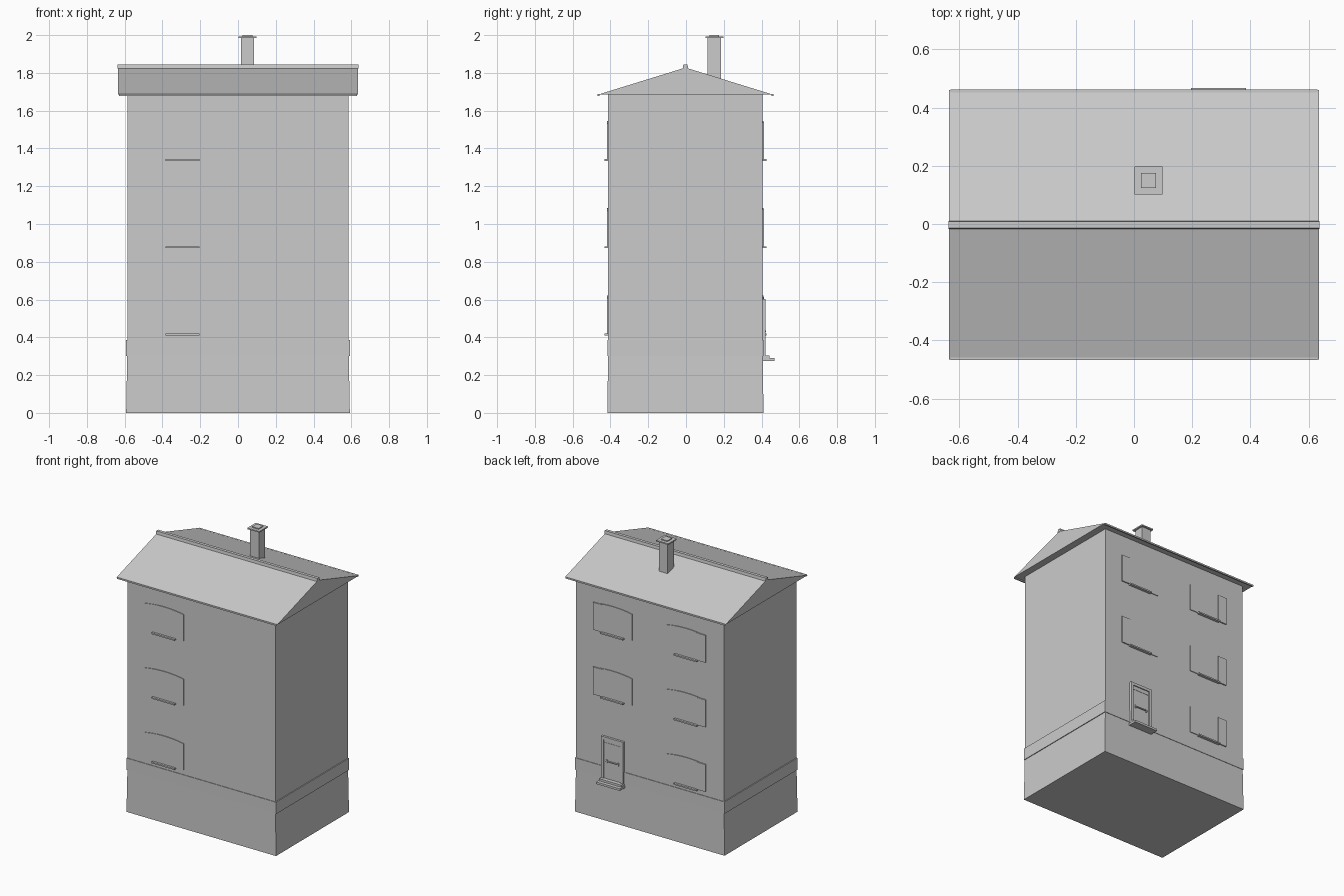
import bpy, bmesh, math
from mathutils import Vector

cube = bpy.data.objects.get("Cube")
if cube:
    bpy.data.objects.remove(cube, do_unlink=True)

# Single plain grey
grey = bpy.data.materials.new("plain grey")
grey.use_nodes = True
COLOUR = (0.6, 0.6, 0.6, 1)
grey.diffuse_color = COLOUR
bsdf = next(n for n in grey.node_tree.nodes if n.type == 'BSDF_PRINCIPLED')
bsdf.inputs["Base Color"].default_value = COLOUR
bsdf.inputs["Roughness"].default_value = 0.8

CY = -0.003                      # house centre line in y
WALL_X, WALL_Y = 0.585, 0.409    # half sizes of the walls


def prism(name, outline, axis, start, end):
    """Extrude a 2D outline along an axis ('x': outline is y,z / 'y': x,z / 'z': x,y)."""
    place = {
        'x': lambda p, d: Vector((d, p[0], p[1])),
        'y': lambda p, d: Vector((p[0], d, p[1])),
        'z': lambda p, d: Vector((p[0], p[1], d)),
    }[axis]
    bm = bmesh.new()
    face = bm.faces.new([bm.verts.new(place(p, start)) for p in outline])
    ext = bmesh.ops.extrude_face_region(bm, geom=[face], use_keep_orig=True)
    shift = place((0, 0), end - start)
    bmesh.ops.translate(bm, vec=shift,
                        verts=[g for g in ext["geom"] if isinstance(g, bmesh.types.BMVert)])
    bmesh.ops.recalc_face_normals(bm, faces=bm.faces)
    mesh = bpy.data.meshes.new(name)
    bm.to_mesh(mesh)
    bm.free()
    mesh.materials.append(grey)
    obj = bpy.data.objects.new(name, mesh)
    bpy.context.collection.objects.link(obj)
    return obj


def box(name, x0, x1, y0, y1, z0, z1):
    return prism(name, [(x0, y0), (x1, y0), (x1, y1), (x0, y1)], 'z', z0, z1)


def centred(name, cx, cy, hx, hy, z0, z1):
    return box(name, cx - hx, cx + hx, cy - hy, cy + hy, z0, z1)


# Walls and plinth with a sloped top edge
centred("walls", 0, CY, WALL_X, WALL_Y, 0.38, 1.685)
plinth = centred("plinth", 0, CY, 0.592, 0.413, 0, 0.39)
for v in plinth.data.vertices:
    if v.co.z > 0.3:
        v.co.x *= WALL_X / 0.592
        v.co.y = CY + (v.co.y - CY) * WALL_Y / 0.413
centred("plinth_band", 0, CY, 0.592, 0.413, 0.3, 0.385)

# Gable roof, ridge cap and eaves edging
prism("roof", [(CY - 0.463, 1.685), (CY + 0.463, 1.685), (CY, 1.828)], 'x', -0.636, 0.636)
prism("ridge_cap", [(CY - 0.014, 1.822), (CY + 0.014, 1.822),
                    (CY + 0.011, 1.845), (CY - 0.011, 1.845)], 'x', -0.638, 0.638)
for side, label in ((-1, "front"), (1, "back")):
    centred(label + "_eaves_edge", 0, CY + side * 0.46, 0.631, 0.005, 1.677, 1.688)

# Chimney
centred("chimney_shaft", 0.05, 0.15, 0.035, 0.035, 1.7, 1.99)
centred("chimney_cap", 0.05, 0.15, 0.048, 0.048, 1.984, 1.993)
centred("chimney_pot", 0.05, 0.15, 0.026, 0.026, 1.99, 2.0)


def arched(cx, half, z, side_height, rise, steps=10):
    """Outline with a flat bottom and a shallow arched top."""
    pts = [(cx - half, z), (cx + half, z)]
    for i in range(steps + 1):
        t = 1 - 2 * i / steps
        pts.append((cx + half * t, z + side_height + rise * (1 - t * t)))
    return pts


def window(name, cx, z, side):
    wall = CY + side * WALL_Y
    prism(name + "_panel", arched(cx, 0.153, z, 0.19, 0.014), 'y',
          wall - side * 0.004, wall + side * 0.005)
    sill = sorted((wall - side * 0.004, wall + side * 0.02))
    box(name + "_sill", cx - 0.09, cx + 0.09, *sill, z - 0.008, z + 0.002)
    # Raised outer shutter on the back windows
    if side > 0:
        outer = math.copysign(1, cx)
        x0, x1 = sorted((cx + outer * 0.083, cx + outer * 0.153))
        box(name + "_shutter", x0, x1, wall, wall + 0.008, z, z + 0.196)


# Windows: one column in front, two behind, with the door under one
for floor in range(3):
    z = 0.418 + floor * 0.462
    window(f"front_window_{floor}", -0.293, z, -1)
    window(f"back_window_{floor}", -0.29, z, 1)
    if floor > 0:
        window(f"back_side_window_{floor}", 0.293, z, 1)

# Door with frame, panels, handle bar and steps
DX = 0.29
BACK = CY + WALL_Y
box("door_leaf", DX - 0.07, DX + 0.07, BACK - 0.01, BACK + 0.009, 0.3, 0.59)
for s, label in ((-1, "inner"), (1, "outer")):
    centred(f"door_post_{label}", DX + s * 0.077, BACK + 0.004, 0.01, 0.012, 0.3, 0.6)
centred("door_lintel", DX, BACK + 0.004, 0.087, 0.012, 0.583, 0.603)
centred("door_transom", DX, BACK + 0.005, 0.067, 0.006, 0.555, 0.562)
centred("door_handle_bar", DX, BACK + 0.012, 0.05, 0.005, 0.428, 0.435)
for s in (-1, 1):
    centred("door_bar_bracket", DX + s * 0.045, BACK + 0.009, 0.005, 0.006, 0.42, 0.442)
box("upper_step", DX - 0.087, DX + 0.087, BACK - 0.01, 0.443, 0.288, 0.305)
box("lower_step", DX - 0.094, DX + 0.094, BACK - 0.01, 0.468, 0.275, 0.29)
